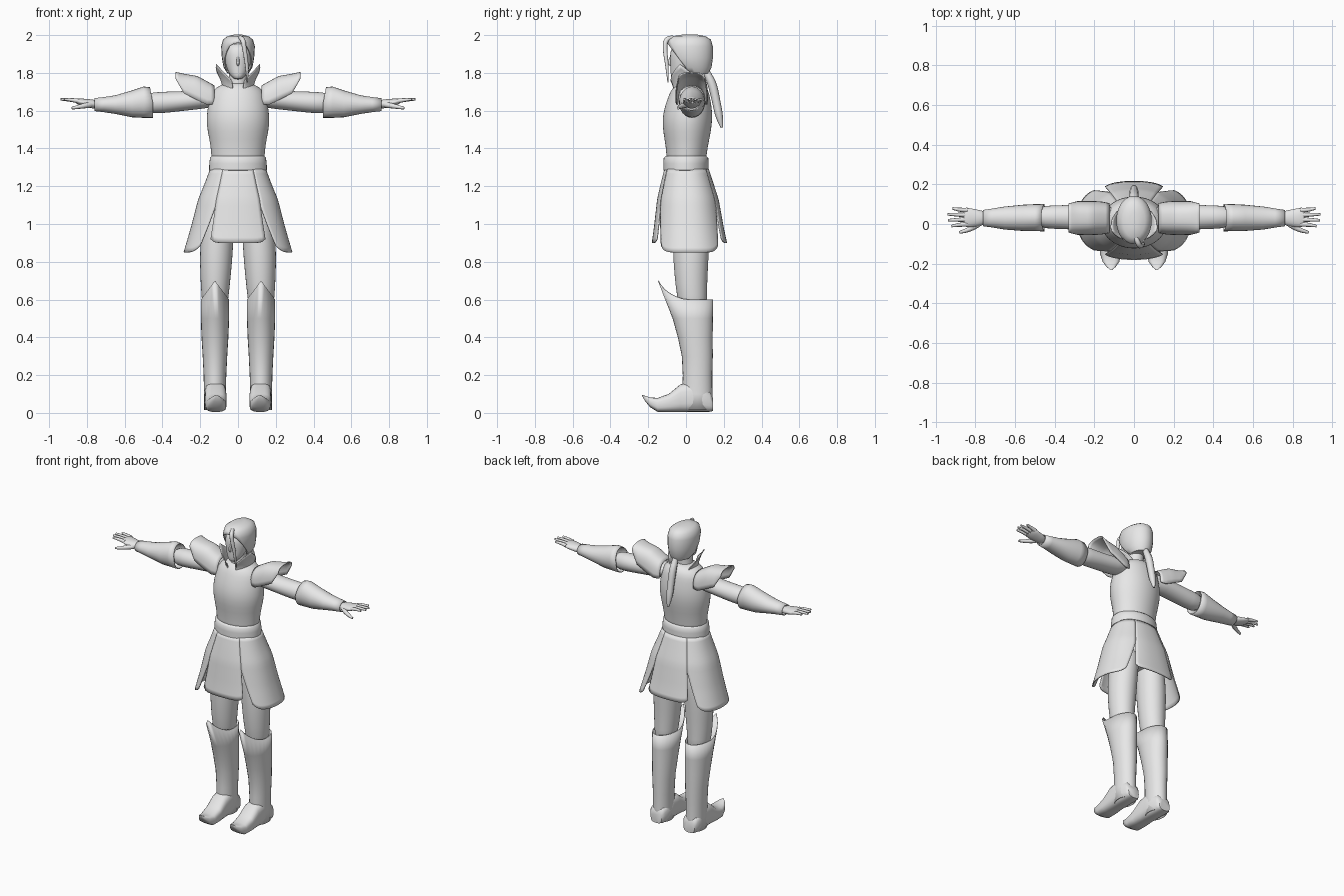
import bpy, bmesh
from math import sin, cos, pi, radians, copysign
from mathutils import Vector

cube = bpy.data.objects.get("Cube")
if cube:
    bpy.data.objects.remove(cube, do_unlink=True)

grey = bpy.data.materials.new("plain grey")
grey.use_nodes = True
grey.diffuse_color = (0.8, 0.8, 0.8, 1)
grey.node_tree.nodes["Principled BSDF"].inputs["Base Color"].default_value = (0.8, 0.8, 0.8, 1)


def add_object(name, data, mirror=False, subdivide=0, thickness=0):
    data.materials.append(grey)
    obj = bpy.data.objects.new(name, data)
    bpy.context.collection.objects.link(obj)
    if mirror:
        modifier = obj.modifiers.new("mirror", "MIRROR")
        modifier.use_mirror_merge = False
    if subdivide:
        modifier = obj.modifiers.new("subdivide", "SUBSURF")
        modifier.levels = modifier.render_levels = subdivide
    if thickness:
        modifier = obj.modifiers.new("thickness", "SOLIDIFY")
        modifier.thickness = thickness
        modifier.offset = 0
    return obj


def finish(name, bm, **options):
    bmesh.ops.recalc_face_normals(bm, faces=bm.faces)
    mesh = bpy.data.meshes.new(name)
    bm.to_mesh(mesh)
    bm.free()
    mesh.shade_smooth()
    mesh.set_sharp_from_angle(angle=radians(50))
    return add_object(name, mesh, **options)


def oval(angle, power):
    """Point on a unit superellipse."""
    c, s = cos(angle), sin(angle)
    return (copysign(abs(c) ** (2 / power), c), copysign(abs(s) ** (2 / power), s))


def loft(name, axis, sections, cap=True, power=2, sides=24, edit=None, **options):
    """Join oval rings given as (position on axis, centre u, centre v, radius u, radius v)."""
    bm = bmesh.new()
    rings = []
    for t, cu, cv, ru, rv in sections:
        ring = []
        for i in range(sides):
            a, b = oval(2 * pi * i / sides, power)
            u, v = cu + ru * a, cv + rv * b
            place = {"x": (t, u, v), "y": (u, t, v), "z": (u, v, t)}[axis]
            ring.append(bm.verts.new(place))
        rings.append(ring)
    for low, high in zip(rings, rings[1:]):
        for i in range(sides):
            j = (i + 1) % sides
            bm.faces.new((low[i], low[j], high[j], high[i]))
    if cap:
        bm.faces.new(rings[0])
        bm.faces.new(rings[-1])
    if edit:
        edit(bm)
    return finish(name, bm, **options)


def sheet(name, shape, across, along, **options):
    """Grid surface from shape(u, v), u in -1..1 and v in 0..1."""
    bm = bmesh.new()
    rows = [[bm.verts.new(shape(2 * i / across - 1, j / along)) for i in range(across + 1)]
            for j in range(along + 1)]
    for low, high in zip(rows, rows[1:]):
        for i in range(across):
            bm.faces.new((low[i], low[i + 1], high[i + 1], high[i]))
    return finish(name, bm, **options)


def strands(name, paths, mirror=False):
    """Tapered tubes; each path is a list of (x, y, z, radius)."""
    curve = bpy.data.curves.new(name, "CURVE")
    curve.dimensions = "3D"
    curve.bevel_depth = 1
    curve.bevel_resolution = 2
    curve.use_fill_caps = True
    for path in paths:
        spline = curve.splines.new("NURBS")
        spline.points.add(len(path) - 1)
        spline.order_u = 3
        spline.use_endpoint_u = True
        for point, (x, y, z, r) in zip(spline.points, path):
            point.co = (x, y, z, 1)
            point.radius = r
    return add_object(name, curve, mirror=mirror)


def blend(table, t):
    """Linear lookup in rows sorted by falling first value."""
    for a, b in zip(table, table[1:]):
        if t >= b[0]:
            f = min(1, (a[0] - t) / (a[0] - b[0]))
            return [p + (q - p) * f for p, q in zip(a[1:], b[1:])]
    return table[-1][1:]


# Torso, belt and hips
loft("torso", "z", [(1.3, 0, 0, .145, .11), (1.37, 0, .003, .14, .105), (1.45, 0, .005, .153, .12),
                    (1.53, 0, .006, .17, .134), (1.6, 0, .01, .165, .13), (1.66, 0, .015, .152, .115),
                    (1.71, 0, .02, .138, .1), (1.74, 0, .02, .085, .075), (1.75, 0, .02, .05, .05)],
     subdivide=1)
loft("belt", "z", [(1.28, 0, 0, .145, .112), (1.285, 0, 0, .153, .12), (1.32, 0, 0, .152, .12),
                   (1.35, 0, 0, .148, .118), (1.36, 0, 0, .14, .108)], sides=40)
loft("hips", "z", [(1.3, 0, .01, .14, .105), (1.15, 0, .02, .17, .11), (1.04, 0, .03, .15, .1),
                   (1, 0, .03, .08, .06)], subdivide=1)

# Skirt of four slit panels
FLARE = [(1.29, .145, .115, .003), (1.21, .175, .138, .006), (1.13, .208, .16, .01),
         (.98, .247, .182, .015), (.85, .285, .205, .02)]


def skirt_point(degrees, z):
    rx, ry, cy = blend(FLARE, z)
    a, b = oval(radians(degrees), 2.3)
    return (rx * b, cy - ry * a, z)


def middle_panel(facing):
    def shape(u, v):
        z = 1.29 - v * (.39 - .02 * abs(u) ** 8)
        return skirt_point(facing + u * 30, z)
    return shape


def side_panel(u, v):
    z = 1.29 - v * (.44 - .035 * abs(u) ** 8)
    slit = max(0, (1.09 - z) / .22)
    return skirt_point(90 + u * (60 - 15 * slit), z)


sheet("skirt_front", middle_panel(0), 12, 14, thickness=.006)
sheet("skirt_back", middle_panel(180), 12, 14, thickness=.006)
sheet("skirt_side", side_panel, 24, 18, thickness=.006, mirror=True)

# Legs
loft("leg", "z", [(1.12, .09, .03, .08, .095), (.95, .108, .028, .086, .098), (.85, .115, .026, .088, .095),
                  (.75, .118, .026, .083, .09), (.62, .122, .03, .073, .08), (.5, .122, .045, .06, .07)],
     mirror=True, subdivide=1)


# Boots with a pointed knee guard and turned-up toes
def raise_knee(bm):
    for v in bm.verts:
        if v.co.z > .58 and v.co.y < .02:
            peak = 1 - abs(v.co.x - .122) / .073
            v.co += Vector((0, -.045, .1)) * max(0, peak)


loft("boot_shaft", "z", [(.015, .122, .062, .055, .078), (.1, .122, .06, .056, .078), (.2, .122, .061, .058, .076),
                         (.3, .122, .06, .063, .08), (.4, .122, .049, .069, .09),
                         (.5, .122, .036, .073, .105), (.6, .122, .02, .073, .122)],
     cap=False, edit=raise_knee, thickness=.004, mirror=True)
loft("boot_foot", "y", [(.143, .122, .045, .04, .035), (.125, .122, .06, .054, .054), (.03, .12, .085, .058, .08),
                        (-.03, .119, .078, .058, .073), (-.09, .118, .053, .058, .048),
                        (-.15, .117, .042, .054, .037), (-.19, .116, .056, .042, .026),
                        (-.215, .115, .075, .024, .015), (-.232, .115, .092, .004, .004)],
     power=3, mirror=True)

# Arms, bracers and hands
loft("upper_arm", "x", [(.09, .03, 1.672, .068, .05), (.2, .032, 1.66, .066, .052), (.3, .034, 1.65, .062, .052),
                        (.4, .035, 1.643, .06, .058), (.5, .035, 1.64, .055, .055)],
     mirror=True, subdivide=1)


def slant_cuff(bm):
    for v in bm.verts:
        if v.co.x < .47:
            v.co.x += max(0, v.co.z - 1.64) * .2


loft("bracer", "x", [(.45, .032, 1.643, .066, .078), (.5, .032, 1.645, .065, .08), (.56, .031, 1.636, .063, .068),
                     (.65, .03, 1.632, .055, .046), (.71, .03, 1.632, .045, .037), (.76, .03, 1.632, .038, .031)],
     cap=False, edit=slant_cuff, thickness=.006, mirror=True)
loft("palm", "x", [(.74, .03, 1.632, .034, .026), (.79, .03, 1.638, .042, .023), (.83, .032, 1.645, .05, .02),
                   (.865, .034, 1.652, .047, .012)], mirror=True, subdivide=1)
fingers = []
for i, tip in enumerate((.92, .938, .94, .915)):
    y = -.002 + .024 * i
    spread = y + .006 * (i - 1.5)
    fingers.append([(.84, y, 1.65, .012), (.88, y, 1.658, .011), (tip, spread, 1.66, .006)])
thumb = [(.78, .005, 1.632, .016), (.82, -.03, 1.625, .014), (.88, -.042, 1.613, .007)]
strands("fingers_and_thumb", fingers + [thumb], mirror=True)

# Shoulder guards rising outward
GUARD = [(1, .33, 1.768, 1.802, .07), (.75, .285, 1.69, 1.792, .082), (.4, .215, 1.655, 1.78, .083),
         (.15, .16, 1.63, 1.75, .08), (0, .125, 1.635, 1.73, .072)]


def guard_point(u, v):
    x, base, top, half = blend(GUARD, v)
    a, b = oval(u * pi / 2, 2.6)
    return (x, .03 + half * b, base + (top - base) * a)


sheet("shoulder_guard", guard_point, 20, 12, thickness=.006, mirror=True)


# Flared collar wings
def collar_point(u, v):
    angle = radians(85 + 65 * u)
    height = .13 * max(0, 1 - abs(u + .25)) ** .8 + .01
    flare = .04 * v * v * (height / .13)
    return ((.08 + flare) * sin(angle), .015 - (.085 + flare) * cos(angle), 1.705 + height * v)


sheet("collar", collar_point, 16, 6, thickness=.005, mirror=True)

# Neck and face
loft("neck", "z", [(1.68, 0, .01, .06, .06), (1.74, 0, .008, .048, .05), (1.83, 0, .015, .048, .055)])
loft("face", "z", [(1.765, 0, -.052, .018, .02), (1.785, 0, -.038, .04, .044), (1.82, 0, -.014, .06, .068),
                   (1.87, 0, -.005, .072, .08), (1.92, 0, 0, .074, .085), (1.96, 0, .01, .06, .07)],
     subdivide=1)
strands("nose", [[(0, -.08, 1.885, .005), (0, -.094, 1.85, .01), (0, -.08, 1.842, .006)]])


# Hair cap swept back from the face, forelock and tail
def open_face(bm):
    bmesh.ops.bisect_plane(bm, geom=bm.verts[:] + bm.edges[:] + bm.faces[:], plane_co=(0, .02, 1.8),
                           plane_no=(0, .16, .12), clear_inner=True)


loft("hair", "z", [(1.8, 0, .05, .055, .068), (1.83, 0, .033, .074, .1), (1.88, 0, .024, .083, .116),
                   (1.94, 0, .018, .087, .122), (1.975, 0, .017, .077, .112), (1.992, 0, .017, .055, .085),
                   (2, 0, .02, .02, .04)], edit=open_face, thickness=.005)
strands("forelock", [[(.01, -.07, 1.985, .012), (.025, -.108, 1.985, .014), (.035, -.112, 1.92, .012),
                      (.048, -.1, 1.84, .01), (.05, -.095, 1.75, .003)]])
strands("hair_tail", [[(0, .1, 1.83, .015), (0, .115, 1.79, .02), (0, .14, 1.74, .024), (0, .16, 1.65, .022),
                       (0, .178, 1.56, .021), (0, .19, 1.51, .006)]])
